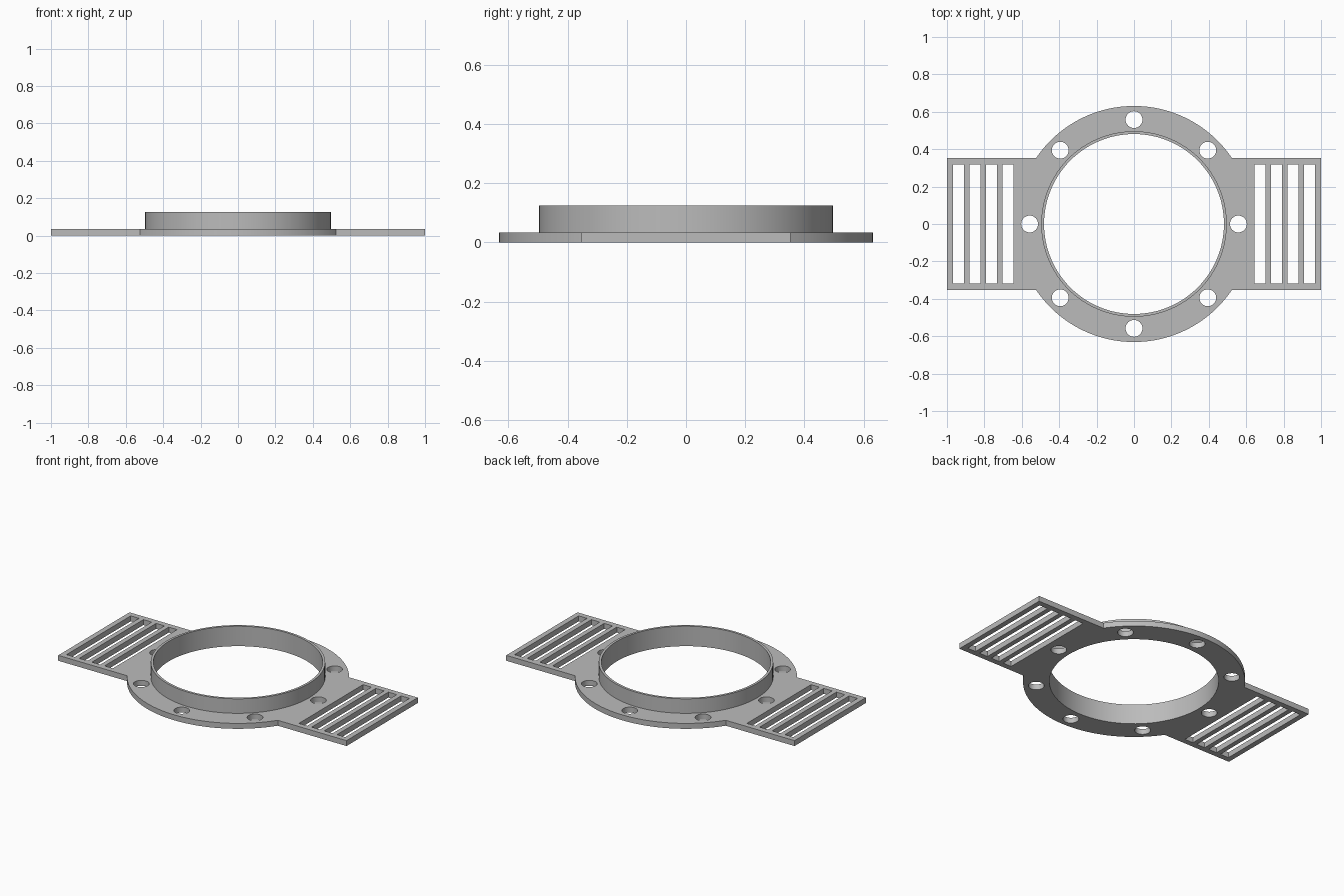
import bpy, bmesh
from math import sin, cos, pi, asin, radians

if "Cube" in bpy.data.objects:
    bpy.data.objects.remove(bpy.data.objects["Cube"], do_unlink=True)

PLATE_TOP, COLLAR_TOP = 0.034, 0.125
FLANGE_R, COLLAR_R, BORE_R = 0.631, 0.496, 0.481
TAB_X, TAB_Y = 1.0, 0.353

grey = bpy.data.materials.new("plain grey")
grey.use_nodes = True
colour = (0.5, 0.5, 0.5, 1)
grey.diffuse_color = colour
grey.node_tree.nodes["Principled BSDF"].inputs["Base Color"].default_value = colour


def arc(radius, start=0, end=2 * pi, steps=96, centre=(0, 0)):
    """Points along an arc, without the end point."""
    return [(centre[0] + radius * cos(start + (end - start) * i / steps),
             centre[1] + radius * sin(start + (end - start) * i / steps))
            for i in range(steps)]


def rectangle(x, half_width, half_length):
    return [(x + sx * half_width, sy * half_length)
            for sx, sy in ((-1, -1), (1, -1), (1, 1), (-1, 1))]


def extrude_outlines(name, outlines, bottom, top):
    """Fill the first outline, with the others as holes, and extrude it."""
    curve = bpy.data.curves.new(name, 'CURVE')
    curve.dimensions = '2D'
    curve.fill_mode = 'BOTH'
    curve.extrude = (top - bottom) / 2
    for points in outlines:
        spline = curve.splines.new('POLY')
        spline.points.add(len(points) - 1)
        for p, (x, y) in zip(spline.points, points):
            p.co = (x, y, 0, 1)
        spline.use_cyclic_u = True
    obj = bpy.data.objects.new(name, curve)
    bpy.context.collection.objects.link(obj)
    bpy.ops.object.select_all(action='DESELECT')
    obj.select_set(True)
    bpy.context.view_layer.objects.active = obj
    bpy.ops.object.convert(target='MESH')
    obj = bpy.context.object
    obj.name = name

    # Weld caps to walls and rest on the bottom height
    bm = bmesh.new()
    bm.from_mesh(obj.data)
    bmesh.ops.remove_doubles(bm, verts=bm.verts, dist=1e-5)
    bmesh.ops.translate(bm, verts=bm.verts, vec=(0, 0, (top + bottom) / 2))
    bmesh.ops.recalc_face_normals(bm, faces=bm.faces)
    bm.to_mesh(obj.data)
    bm.free()
    obj.data.materials.clear()
    obj.data.materials.append(grey)
    bpy.ops.object.shade_smooth_by_angle(angle=radians(30))
    return obj


# Flange outline: round body with a rectangular tab on each side
corner = asin(TAB_Y / FLANGE_R)
outline = []
for side, turn in ((1, 0), (-1, pi)):
    outline += [(side * TAB_X, -side * TAB_Y), (side * TAB_X, side * TAB_Y)]
    outline += arc(FLANGE_R, turn + corner, turn + pi - corner, 48)
    outline.append((-side * FLANGE_R * cos(corner), side * TAB_Y))

# Bore, bolt holes and strap slots
holes = [arc(BORE_R)]
for i in range(8):
    a = i * pi / 4
    holes.append(arc(0.045, steps=32, centre=(0.558 * cos(a), 0.558 * sin(a))))
for side in (-1, 1):
    for i in range(4):
        holes.append(rectangle(side * (0.674 + 0.088 * i), 0.029, 0.318))

extrude_outlines("flange_plate", [outline] + holes, 0, PLATE_TOP)

# Thin raised collar around the bore
extrude_outlines("collar", [arc(COLLAR_R), arc(BORE_R)], PLATE_TOP, COLLAR_TOP)
